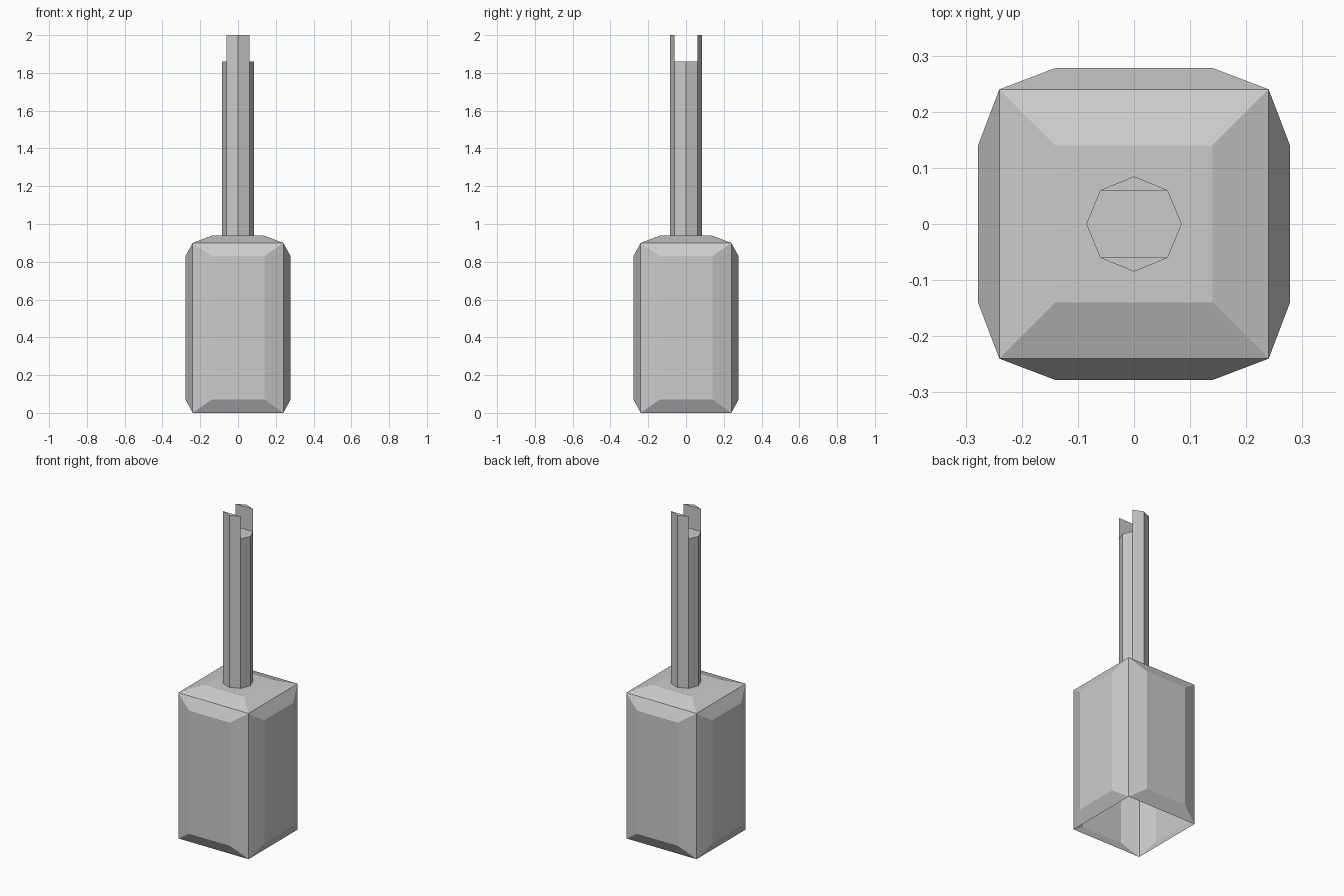
import bpy, bmesh
from mathutils import Vector, Matrix

default = bpy.data.objects.get("Cube")
if default:
    bpy.data.objects.remove(default, do_unlink=True)

grey = bpy.data.materials.new("plain grey")
grey.use_nodes = True
colour = (0.6, 0.6, 0.6, 1)
grey.diffuse_color = colour
grey.node_tree.nodes["Principled BSDF"].inputs["Base Color"].default_value = colour


def finish(bm, name):
    bmesh.ops.recalc_face_normals(bm, faces=bm.faces[:])
    mesh = bpy.data.meshes.new(name)
    bm.to_mesh(mesh)
    bm.free()
    mesh.materials.append(grey)
    obj = bpy.data.objects.new(name, mesh)
    bpy.context.collection.objects.link(obj)
    return obj


# Handle: open-bottomed box with a raised panel on every face
HALF, HEIGHT, BULGE = 0.24, 0.9, 0.038
bm = bmesh.new()
bmesh.ops.create_cube(bm, size=1, matrix=Matrix.Translation((0, 0, HEIGHT / 2))
                      @ Matrix.Diagonal((2 * HALF, 2 * HALF, HEIGHT, 1)))
bm.normal_update()
floor = [f for f in bm.faces if f.normal.z < -0.5]
bmesh.ops.delete(bm, geom=floor, context='FACES_ONLY')
panels = bmesh.ops.extrude_discrete_faces(bm, faces=bm.faces[:])["faces"]
bm.normal_update()
shrink = Vector((0.14 / HALF, 0.14 / HALF, 0.38 / 0.45))
for face in panels:
    centre, normal = face.calc_center_median(), face.normal.copy()
    for v in face.verts:
        v.co = centre + (v.co - centre) * shrink + normal * BULGE
finish(bm, "handle")

# Shaft: octagonal rod with a slot leaving a front and a back prong
SHAFT_BASE, SLOT_FLOOR, TIP = HEIGHT + BULGE, 1.86, 2.0
bm = bmesh.new()
bmesh.ops.create_cone(bm, cap_ends=True, segments=8, radius1=0.085, radius2=0.085,
                      depth=SLOT_FLOOR - SHAFT_BASE,
                      matrix=Matrix.Translation((0, 0, (SLOT_FLOOR + SHAFT_BASE) / 2)))
top = [v for v in bm.verts if v.co.z > SLOT_FLOOR - 0.01]
for side in (-1, 1):
    corners = [v for v in top if abs(v.co.x) > 0.05 and 0.05 < side * v.co.y < 0.07]
    bmesh.ops.connect_verts(bm, verts=corners)
tips = [f for f in bm.faces if len(f.verts) == 3]
prongs = bmesh.ops.extrude_discrete_faces(bm, faces=tips)["faces"]
for face in prongs:
    for v in face.verts:
        v.co.z = TIP
finish(bm, "slotted_shaft")
